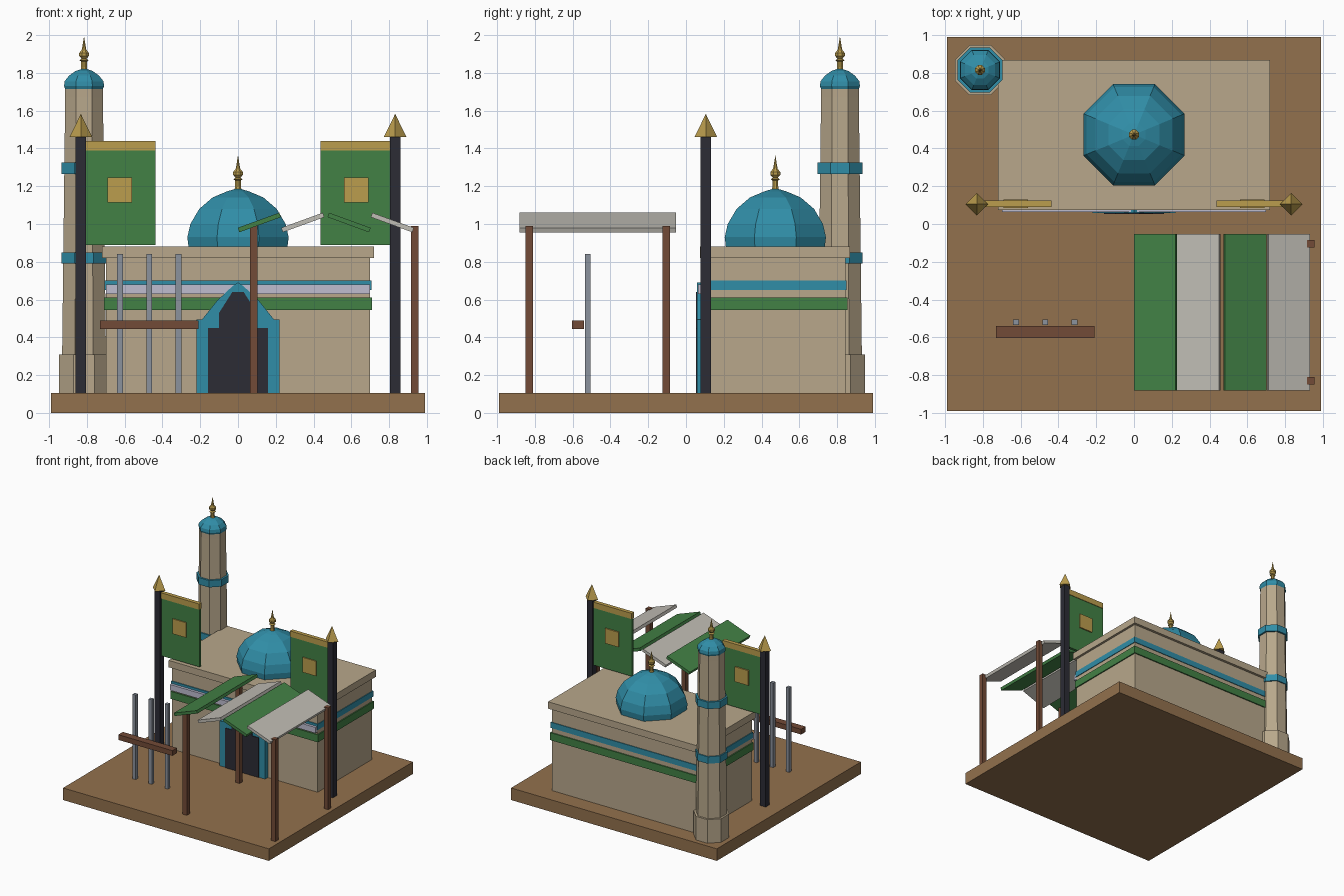
import bpy, bmesh, math
from mathutils import Matrix

cube = bpy.data.objects.get("Cube")
if cube:
    bpy.data.objects.remove(cube, do_unlink=True)


def material(name, r, g, b):
    m = bpy.data.materials.new(name)
    m.use_nodes = True
    m.diffuse_color = (r, g, b, 1)
    m.node_tree.nodes["Principled BSDF"].inputs["Base Color"].default_value = (r, g, b, 1)
    return m


EARTH = material("earth_brown", .29, .165, .075)
STONE = material("sandstone", .48, .39, .26)
BLUE = material("turquoise", .03, .27, .39)
GREEN = material("green_cloth", .055, .22, .06)
GOLD = material("gold", .50, .34, .075)
DARK = material("charcoal", .025, .025, .036)
WOOD = material("dark_wood", .17, .07, .038)
WHITE = material("off_white_cloth", .53, .51, .46)
STEEL = material("steel_grey", .26, .29, .34)
LILAC = material("pale_lilac", .52, .51, .63)


def finish(name, bm, mat):
    bmesh.ops.recalc_face_normals(bm, faces=bm.faces)
    me = bpy.data.meshes.new(name)
    bm.to_mesh(me)
    bm.free()
    me.materials.append(mat)
    ob = bpy.data.objects.new(name, me)
    bpy.context.collection.objects.link(ob)
    return ob


def box(name, x, y, z, mat):
    """Box between (min, max) pairs."""
    bm = bmesh.new()
    bmesh.ops.create_cube(bm, size=1)
    size = [b - a for a, b in (x, y, z)]
    mid = [(a + b) / 2 for a, b in (x, y, z)]
    bmesh.ops.transform(bm, verts=bm.verts,
                        matrix=Matrix.Translation(mid) @ Matrix.Diagonal((*size, 1)))
    return finish(name, bm, mat)


def post(name, x, y, half, top, mat):
    return box(name, (x - half, x + half), (y - half, y + half), (GROUND, top), mat)


def lathe(name, x, y, profile, mat, sides=8, turn=math.pi / 8):
    """Faceted turned solid; profile radii reach the flat sides."""
    bm = bmesh.new()
    grow = 1 / math.cos(math.pi / sides) if turn else 1
    rings = []
    for r, z in profile:
        if r == 0:
            rings.append([bm.verts.new((x, y, z))])
            continue
        angles = [turn + 2 * math.pi * i / sides for i in range(sides)]
        rings.append([bm.verts.new((x + r * grow * math.cos(a), y + r * grow * math.sin(a), z))
                      for a in angles])
    for low, high in zip(rings, rings[1:]):
        for i in range(sides):
            j = (i + 1) % sides
            if len(high) == 1:
                bm.faces.new((low[i], low[j], high[0]))
            else:
                bm.faces.new((low[i], low[j], high[j], high[i]))
    for ring in (rings[0], rings[-1]):
        if len(ring) > 1:
            bm.faces.new(ring)
    return finish(name, bm, mat)


def arch(name, half, front, back, mat):
    """Mirrored arch outline extruded along y."""
    outline = half + [(-x, z) for x, z in reversed(half) if x > 0]
    bm = bmesh.new()
    face = bm.faces.new([bm.verts.new((x, front, z)) for x, z in outline])
    moved = bmesh.ops.extrude_face_region(bm, geom=[face])["geom"]
    verts = [v for v in moved if isinstance(v, bmesh.types.BMVert)]
    bmesh.ops.translate(bm, verts=verts, vec=(0, back - front, 0))
    return finish(name, bm, mat)


def finial(name, x, y, z):
    lathe(name, x, y, [(.02, z), (.015, z + .025), (.015, z + .055), (.024, z + .062),
                       (.013, z + .07), (.026, z + .085), (.026, z + .10),
                       (.012, z + .118), (.008, z + .14), (0, z + .19)], GOLD)


# Ground slab
GROUND = .105
box("ground_slab", (-.99, .99), (-.99, .99), (0, GROUND), EARTH)

# Hall with roof slab and wall bands
box("hall_walls", (-.70, .70), (.095, .845), (GROUND, .82), STONE)
box("roof_slab", (-.72, .72), (.075, .867), (.82, .88), STONE)
box("green_wall_band", (-.71, .71), (.085, .855), (.545, .61), GREEN)
box("blue_wall_band", (-.706, .706), (.087, .851), (.65, .70), BLUE)
box("front_frieze", (-.70, .70), (.064, .096), (.63, .68), LILAC)

# Doorway
arch("door_surround", [(.22, GROUND), (.22, .495), (.19, .495), (.11, .595), (.03, .67), (0, .69)],
     .058, .096, BLUE)
arch("door_opening", [(.16, GROUND), (.16, .45), (.10, .45), (.10, .53), (.03, .64)],
     .052, .06, DARK)

# Dome
lathe("dome", 0, .473, [(.262, .88), (.268, .93), (.252, 1.0), (.205, 1.08),
                        (.135, 1.14), (.06, 1.172), (0, 1.19)], BLUE)
finial("dome_finial", 0, .473, 1.175)

# Tower
TX, TY = -.815, .815
lathe("tower_base", TX, TY, [(.133, GROUND), (.133, .31)], STONE)
lathe("tower_shaft", TX, TY, [(.116, .31), (.10, 1.67), (.10, 1.72)], STONE)
for name, z in (("lower_tower_band", .79), ("upper_tower_band", 1.265)):
    lathe(name, TX, TY, [(.12, z), (.12, z + .06)], BLUE)
lathe("tower_cap", TX, TY, [(.10, 1.715), (.106, 1.73), (.103, 1.755), (.08, 1.785),
                            (.045, 1.81), (0, 1.825)], BLUE)
finial("tower_finial", TX, TY, 1.805)

# Banner poles, mirrored left and right
for side, s in (("right", -1), ("left", 1)):
    def span(a, b):
        return tuple(sorted((s * a, s * b)))
    post(side + "_banner_pole", s * .832, .105, .027, 1.46, DARK)
    lathe(side + "_pole_tip", s * .832, .105, [(.06, 1.46), (0, 1.583)], GOLD, 4, 0)
    box(side + "_banner", span(.437, .81), (.095, .119), (.89, 1.39), GREEN)
    box(side + "_banner_bar", span(.437, .81), (.09, .124), (1.39, 1.44), GOLD)
    box(side + "_banner_emblem", span(.56, .69), (.086, .13), (1.115, 1.245), GOLD)

# Awning slats on four wooden posts
for i, (x, tilt, mat) in enumerate(((.113, -1, GREEN), (.343, -1, WHITE),
                                    (.588, 1, GREEN), (.817, 1, WHITE))):
    slat = box("awning_slat_%d" % (i + 1), (-.117, .117), (-.415, .415), (-.0125, .0125), mat)
    slat.location = (x, -.467, 1.008)
    slat.rotation_euler = (0, tilt * math.radians(20), 0)
for side, x in (("right", .083), ("left", .935)):
    for end, y in (("front", -.83), ("back", -.105)):
        post("%s_%s_awning_post" % (end, side), x, y, .02, .99, WOOD)

# Railing
for i, x in enumerate((-.625, -.47, -.315)):
    post("railing_post_%d" % (i + 1), x, -.52, .015, .84, STEEL)
box("railing_beam", (-.73, -.21), (-.603, -.54), (.445, .49), WOOD)
